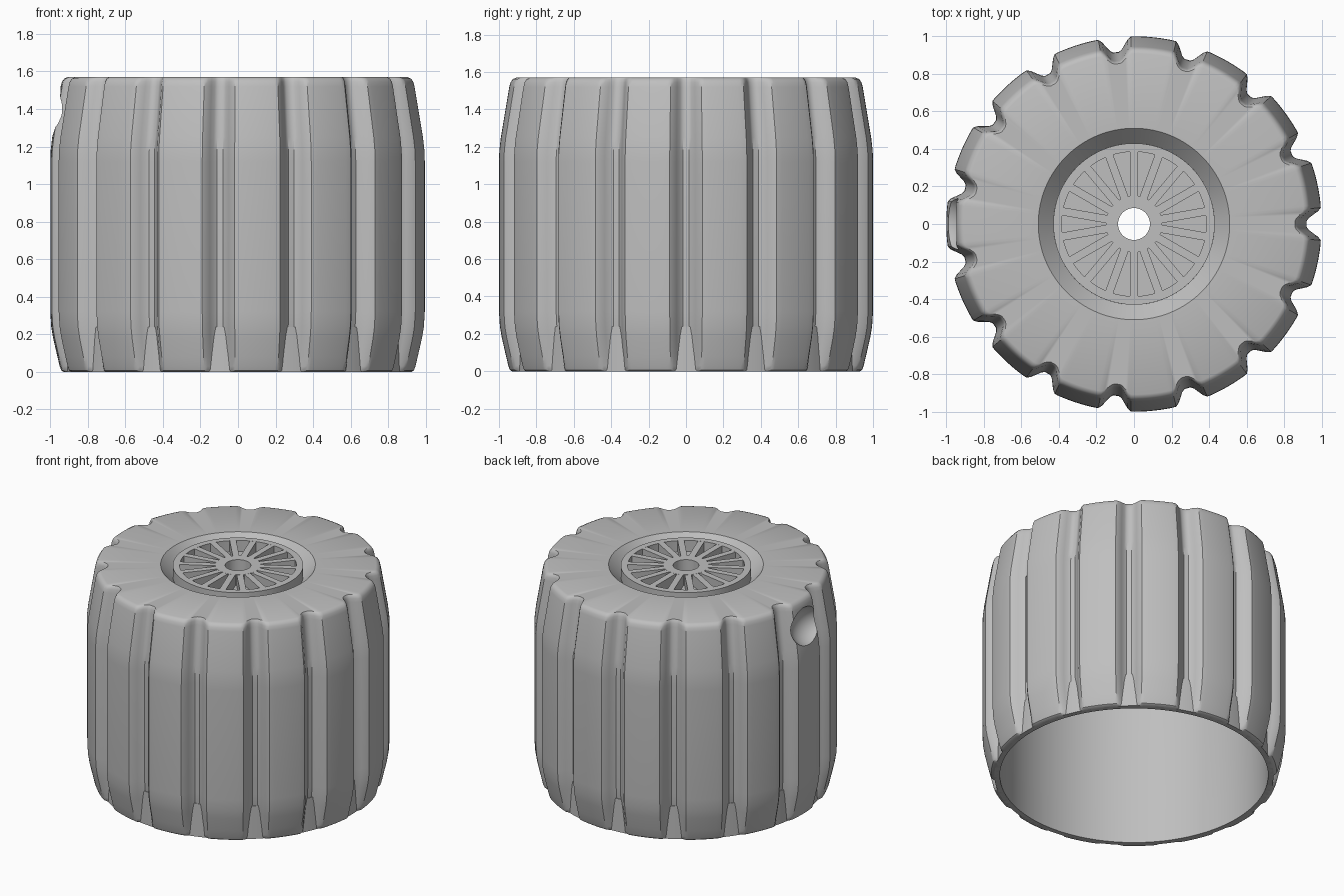
import bpy
import bmesh
import math

cube = bpy.data.objects.get("Cube")
if cube:
    bpy.data.objects.remove(cube)

HEIGHT = 1.57
GROOVES = 15
STEPS = 24               # samples per groove pitch
CORE_R, BORE_R = 0.92, 0.885
HUB_R = 0.43

grey = bpy.data.materials.new("plain_grey")
grey.use_nodes = True
colour = (0.52, 0.52, 0.52, 1)
grey.diffuse_color = colour
grey.node_tree.nodes["Principled BSDF"].inputs["Base Color"].default_value = colour


def make_object(name, bm):
    bmesh.ops.recalc_face_normals(bm, faces=bm.faces)
    mesh = bpy.data.meshes.new(name)
    bm.to_mesh(mesh)
    bm.free()
    mesh.materials.append(grey)
    obj = bpy.data.objects.new(name, mesh)
    bpy.context.collection.objects.link(obj)
    return obj


def smooth(obj, degrees=35):
    bpy.ops.object.select_all(action="DESELECT")
    obj.select_set(True)
    bpy.context.view_layer.objects.active = obj
    bpy.ops.object.shade_smooth_by_angle(angle=math.radians(degrees))


def groove(angle):
    """1 on a groove floor, 0 on a rib, with rounded flanks."""
    pitch = 360 / GROOVES
    a = math.degrees(angle) % pitch
    t = min(max((min(a, pitch - a) - 0.9) / 4.4, 0), 1)
    return 1 - t * t * (3 - 2 * t)


def lathe(bm, rows, count):
    """Closed loop of rings; each row is (radius, z, groove depth)."""
    rings = []
    for r, z, depth in rows:
        ring = []
        for i in range(count):
            a = math.tau * i / count
            rad = r - depth * groove(a)
            ring.append(bm.verts.new((rad * math.cos(a), rad * math.sin(a), z)))
        rings.append(ring)
    for j, ring in enumerate(rings):
        above = rings[(j + 1) % len(rings)]
        for i in range(count):
            k = (i + 1) % count
            bm.faces.new((ring[i], ring[k], above[k], above[i]))


# Ribbed shell: outer skin, top, conical recess, bore and hub seat
shell_rows = [
    (0.93, 0, 0.04), (0.942, 0.008, 0.05), (0.95, 0.03, 0.06), (0.962, 0.08, 0.07),
    (0.985, 0.18, 0.078), (0.995, 0.24, 0.08), (1.0, 0.32, 0.08),
    (1.0, 1.12, 0.08), (0.998, 1.18, 0.08), (0.99, 1.25, 0.08),
    (0.945, 1.52, 0.07), (0.938, 1.545, 0.068), (0.926, 1.562, 0.062), (0.908, HEIGHT, 0.05),
    (0.51, HEIGHT, 0), (HUB_R, 1.485, 0), (0.2, 1.485, 0),
    (0.085, 1.485, 0), (0.085, 1.25, 0), (0.87, 1.25, 0),
    (BORE_R, 1.16, 0), (BORE_R, 0, 0),
]
bm = bmesh.new()
lathe(bm, shell_rows, GROOVES * STEPS)
shell = make_object("ribbed_shell", bm)

# Rounded pointer dimple scooped from the rib on the right side
bm = bmesh.new()
bmesh.ops.create_uvsphere(bm, u_segments=40, v_segments=24, radius=0.14)
bmesh.ops.scale(bm, vec=(1, 1.2, 1), verts=bm.verts)
bmesh.ops.translate(bm, vec=(-1.02, 0, 1.39), verts=bm.verts)
cutter = make_object("dimple_cutter", bm)
cutter.hide_render = True
cut = shell.modifiers.new("dimple", "BOOLEAN")
cut.operation = "DIFFERENCE"
cut.solver = "EXACT"
cut.object = cutter
bpy.ops.object.select_all(action="DESELECT")
bpy.context.view_layer.objects.active = shell
shell.select_set(True)
bpy.ops.object.modifier_apply(modifier=cut.name)
bpy.data.objects.remove(cutter)
smooth(shell)


# Plain rings: bottom sleeve seen between the ribs, hub rim and hub centre
def ring(name, outer, inner, z0, z1, count):
    bm = bmesh.new()
    lathe(bm, [(outer, z0, 0), (outer, z1, 0), (inner, z1, 0), (inner, z0, 0)], count)
    obj = make_object(name, bm)
    smooth(obj)
    return obj


ring("bottom_sleeve", CORE_R, BORE_R - 0.001, 0, 0.24, 180)
ring("hub_rim", HUB_R, 0.385, 1.48, 1.565, 90)
ring("hub_centre", 0.15, 0.085, 1.48, 1.565, 72)

# Eighteen hub spokes with open slots between them
bm = bmesh.new()
SPOKES = 18
for i in range(SPOKES):
    a = math.tau * (i + 0.5) / SPOKES
    made = bmesh.ops.create_cube(bm, size=1)["verts"]
    for v in made:
        x = 0.268 + v.co.x * 0.244
        y = v.co.y * 0.043
        v.co = (x * math.cos(a) - y * math.sin(a),
                x * math.sin(a) + y * math.cos(a), 1.522 + v.co.z * 0.085)
make_object("hub_spokes", bm)
